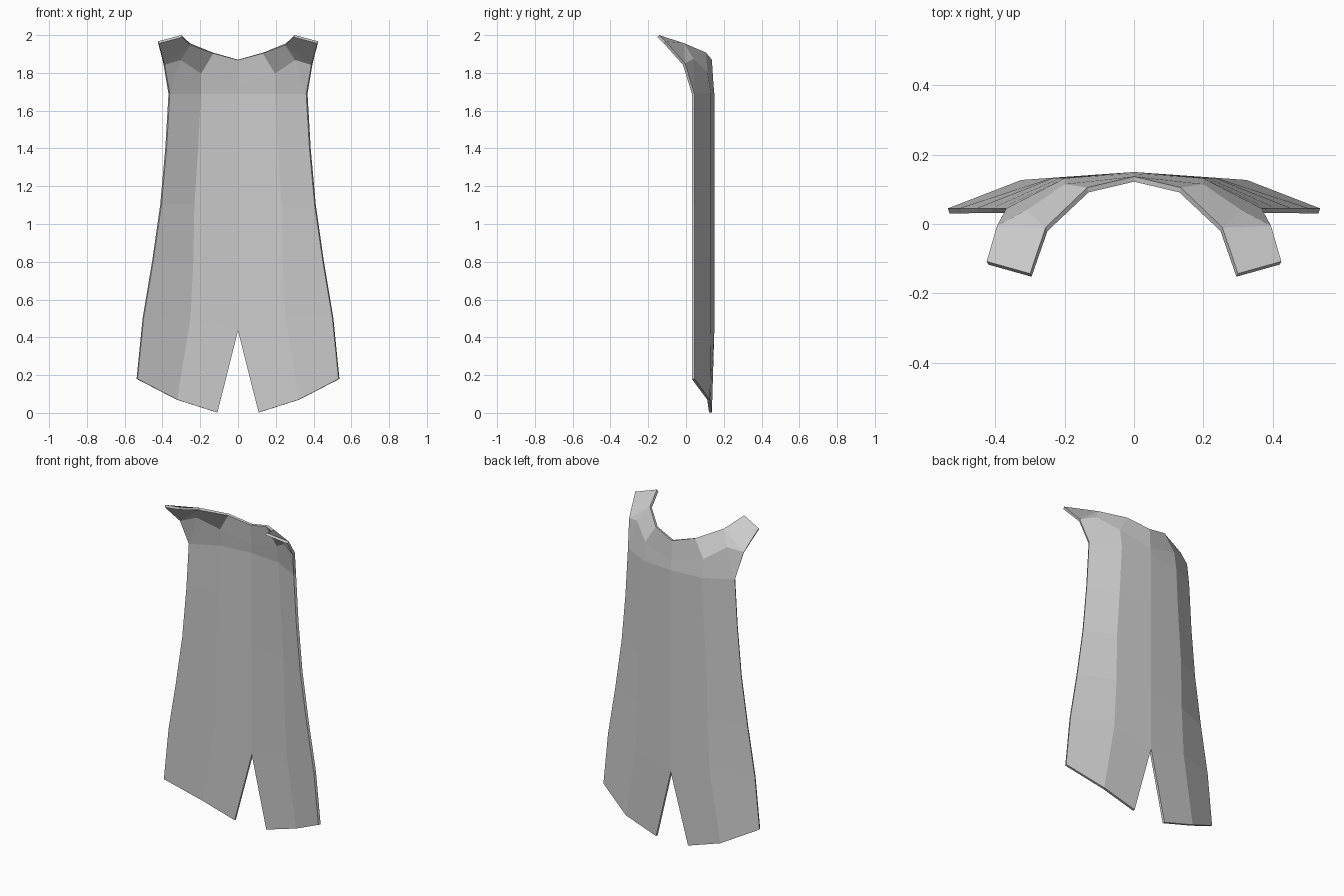
import bpy, bmesh

cube = bpy.data.objects.get("Cube")
if cube:
    bpy.data.objects.remove(cube, do_unlink=True)

cloth = bpy.data.materials.new("grey cloth")
cloth.use_nodes = True
grey = (0.6, 0.6, 0.6, 1)
cloth.diffuse_color = grey
cloth.node_tree.nodes["Principled BSDF"].inputs["Base Color"].default_value = grey

bm = bmesh.new()


def row(*points):
    return [bm.verts.new(p) for p in points]


def strip(upper, lower):
    """Join two rows, centre to edge, with quads facing the back."""
    for i in range(min(len(upper), len(lower)) - 1):
        bm.faces.new((upper[i], upper[i + 1], lower[i + 1], lower[i]))


# Neckline, collar fold and shoulder strap
neck = row((0, .137, 1.87), (.135, .105, 1.908), (.255, -.01, 1.957))
collar = row((0, .145, 1.745), (.2, .115, 1.8), (.31, .04, 1.875), (.395, -.005, 1.85))
tip = row((.3, -.143, 2), (.425, -.108, 1.967))
strip(neck, collar)
bm.faces.new((neck[2], collar[3], collar[2]))
bm.faces.new((neck[2], tip[0], tip[1], collar[3]))

# Body panels: height, fold x, edge x
rows = []
for z, fold, edge in ((1.69, .2, .368), (1.4, .215, .385), (1.1, .235, .412),
                      (.8, .24, .455), (.5, .255, .505)):
    centre_z = .435 if z == .5 else z
    rows.append(row((0, .15, centre_z), (fold, .132, z), (edge, .045, z)))
strip(collar[:3], rows[0])
bm.faces.new((collar[2], collar[3], rows[0][2]))

# Slit hem
rows.append(row((.11, .137, .002), (.325, .127, .07), (.537, .045, .18)))
for upper, lower in zip(rows, rows[1:]):
    strip(upper, lower)

mesh = bpy.data.meshes.new("cape")
bm.to_mesh(mesh)
bm.free()
mesh.materials.append(cloth)
cape = bpy.data.objects.new("cape", mesh)
bpy.context.collection.objects.link(cape)

# Other half, then cloth thickness on the inner side
mirror = cape.modifiers.new("other half", 'MIRROR')
mirror.use_clip = True
thick = cape.modifiers.new("thickness", 'SOLIDIFY')
thick.thickness = .015
thick.offset = -1
